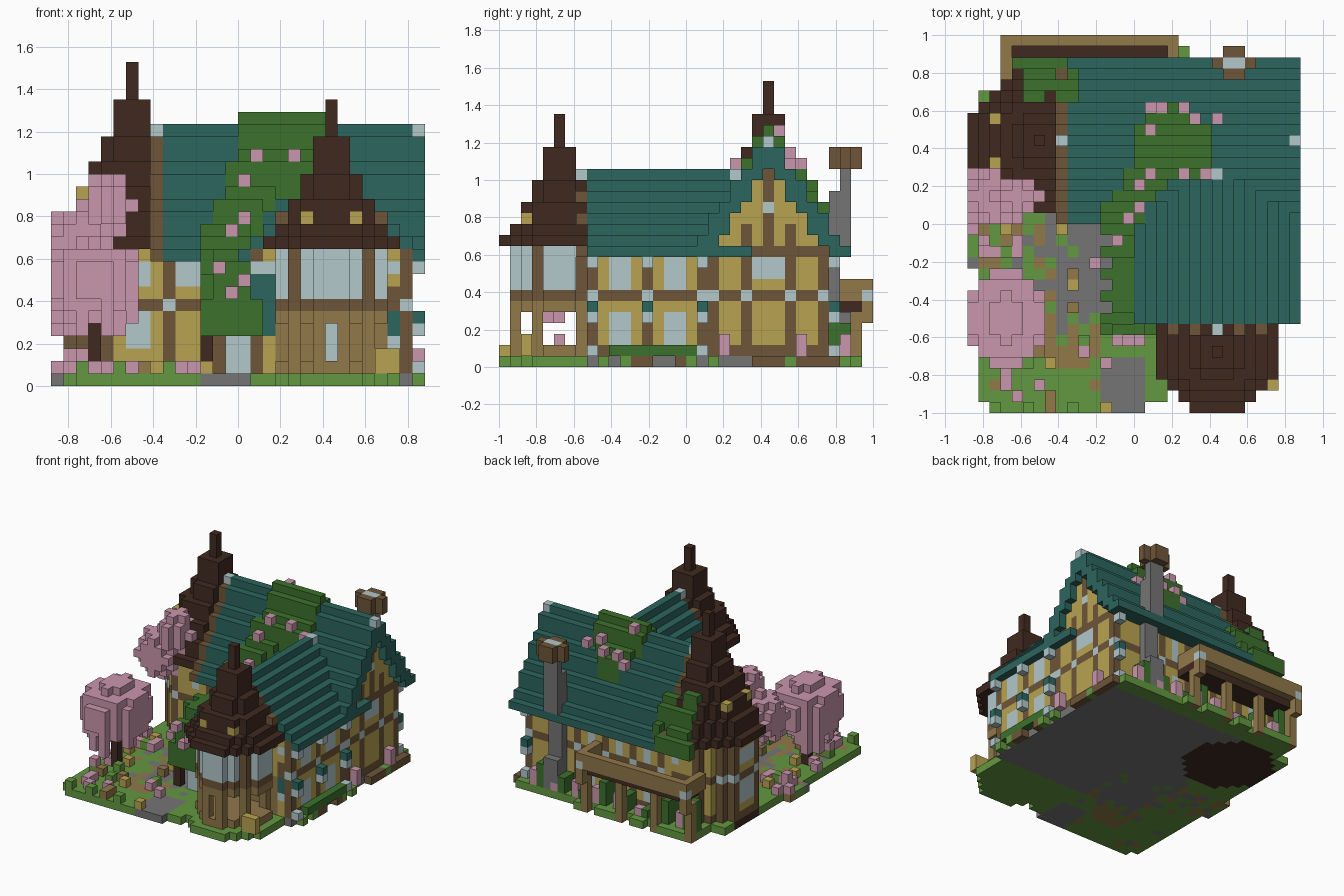
import bpy, bmesh, random

if "Cube" in bpy.data.objects:
    bpy.data.objects.remove(bpy.data.objects["Cube"], do_unlink=True)

random.seed(4)
UNIT = 1 / 17
COLOURS = {
    "teal": "2c655e", "pink": "ca97ac", "plaster": "b9a451", "pale blue": "b2c8cb",
    "timber": "6e5639", "tan": "917849", "dark brown": "402a20", "leaf": "3c712c",
    "grass": "649841", "stone": "757575"}
NAMES = list(COLOURS)
cells = {}


def linear(code):
    parts = [int(code[n:n + 2], 16) / 255 for n in (0, 2, 4)]
    return [((c + 0.055) / 1.055) ** 2.4 for c in parts] + [1]


def span(value):
    return range(value[0], value[1] + 1) if isinstance(value, tuple) else (value,)


def box(part, colour, x, y, z):
    for i in span(x):
        for j in span(y):
            for k in span(z):
                cells[i, j, k] = (part, colour)


def disc(part, colour, centre, radius, z, limit=99):
    reach = int(radius)
    for a in range(-reach, reach + 1):
        for b in range(-reach, reach + 1):
            if a * a + b * b <= radius * radius and centre[0] + a <= limit:
                box(part, colour, centre[0] + a, centre[1] + b, z)


def blob(part, colour, centre, size, power):
    reach = range(-5, 6)
    for a in reach:
        for b in reach:
            for c in reach:
                if sum(abs(v / s) ** power for v, s in zip((a, b, c), size)) <= 1:
                    box(part, colour, centre[0] + a, centre[1] + b, centre[2] + c)


def drape(part, colour, i, j, depth=0):
    top = max((k for k in range(26) if (i, j, k) in cells), default=0)
    if cells.get((i, j, top), ("", ""))[1] != colour:
        box(part, colour, i, j, (top + 1 - depth, top + 1))


def frame(part, axis, plane, ends, posts, windows):
    """Timber posts, beams and glass flush with one wall."""
    def put(colour, a, k):
        box(part, colour, *((plane, a) if axis == "x" else (a, plane)), k)
    for k in (1, 6, 10):
        put("timber", ends, k)
    for a in windows:
        put("pale blue", a, (2, 4))
        put("pale blue", a, (7, 9))
    for a in posts:
        put("timber", a, (1, 10))
        put("pale blue", a, 6)


def scatter(part, colour, count, x, y, z=1):
    for _ in range(count):
        cell = (random.randint(*x), random.randint(*y), z)
        if cell not in cells and cell[:2] + (z - 1,) in cells:
            cells[cell] = (part, colour)


# Garden ground, paths and foundations
box("ground", "grass", (1, 17), (1, 16), 0)
box("ground", "grass", (2, 15), 0, 0)
box("ground", "grass", (1, 28), (9, 28), 0)
box("ground", "grass", (3, 28), (29, 31), 0)
disc("ground", "grass", (22, 5), 5.4, 0)
for j in range(9, 32):
    if random.random() < 0.7:
        box("ground", random.choice(["grass", "timber"]), 29, j, 0)
for i in range(3, 20):
    if random.random() < 0.6:
        box("ground", "grass", i, 32, 0)
for colour, x, y in (("stone", (7, 11), (11, 17)), ("stone", (12, 15), (0, 4)),
                     ("tan", (7, 11), (4, 8)), ("stone", (8, 28), (8, 29))):
    box("ground", colour, x, y, 0)
for i in range(7):
    for j in range(13, 17):
        box("ground", random.choice(["stone", "tan", "grass"]), i, j, 0)
disc("ground", "dark brown", (6, 24), 5.4, 0)
for _ in range(60):
    box("ground", random.choice(["stone", "tan", "grass", "grass"]),
        random.randint(2, 14), random.randint(1, 16), 0)

# Round back tower: walls, timber bands and posts
TOWER = (6, 24)
disc("back_tower", "plaster", TOWER, 5.4, (1, 10))
for k in (1, 6):
    disc("back_tower", "timber", TOWER, 5.4, k)
for side in (-1, 1):
    box("back_tower", "pale blue", (6, 7), 24 + 5 * side, (3, 5))
    box("back_tower", "pale blue", 7, 24 + 5 * side, (8, 9))
    for a, b in ((-5, 2), (-4, 3), (-2, 5)):
        box("back_tower", "timber", 6 + a, 24 + b * side, (1, 10))
        box("back_tower", "pale blue", 6 + a, 24 + b * side, 6)
for z in ((3, 5), (8, 9)):
    box("back_tower", "pale blue", 1, (23, 25), z)

# House walls
box("main_walls", "plaster", (8, 28), (19, 29), (1, 10))
box("wing_walls", "plaster", (16, 28), (8, 20), (1, 10))

# Main roof, gables and caps
for d, top in enumerate((20, 19, 17, 16, 14, 13, 11, 10)):
    for j in {24 - d, 24 + d}:
        if d < 6:
            box("gable_walls", "plaster", (8, 28), j, (9, top - 3))
        box("main_roof", "teal", (9, 29), j, (max(10, top - 2), top))
        box("roof_edge", "timber", 8, j, (max(10, top - 2), top))
for i in (8, 29):
    box("roof_cap", "pale blue", i, 24, 20)

# Front wing roof running into the main roof
for d in range(8):
    top = 17 - d
    for i in {22 - d, 22 + d}:
        for j in range(7, 23):
            for k in range(10, top + 1):
                inner = k < top - 1
                if (i, j, k) in cells or (inner and d > 5) or (j == 7 and d > 4):
                    continue
                colour = "timber" if j == 7 else "plaster" if inner else "teal"
                box("wing_attic" if inner else "wing_roof", colour, i, j, k)
for j in (7, 21):
    box("roof_cap", "pale blue", 22, j, 17)

# Timber framing on every wall
frame("right_wing_frame", "x", 28, (8, 18), (8, 13, 18), (10, 11, 15, 16))
frame("right_gable_frame", "x", 28, (19, 29), (19, 22, 26, 29), ())
box("gable_window", "pale blue", 28, (23, 25), (8, 9))
for j in (22, 24, 26):
    box("gable_frame", "timber", 28, j, (11, 12))
box("gable_frame", "timber", 28, 24, (13, 18))
box("gable_frame", "pale blue", 28, 24, 14)
frame("front_frame", "y", 19, (8, 15), (9, 13), ())
box("front_window", "pale blue", (10, 12), 19, (8, 9))
frame("back_frame", "y", 29, (9, 28), (9, 13, 17, 21, 28), (11, 15, 19))
frame("left_wing_frame", "x", 16, (8, 18), (8, 13), (10, 11))

# Lanterns and eave brackets along the right wall
for i, j in ((29, 8), (29, 13), (29, 18), (28, 30)):
    box("lantern", "teal", i, j, 5)
    box("lantern", "pale blue", i, j, 4)
    box("bracket", "pale blue", i, j, 9)
    box("planter", "pale blue", i, j, 1)

# Shutters and lamps on the wing front
box("shutter", "teal", (16, 17), 8, (4, 8))
box("shutter", "teal", 27, 8, (4, 5))
for i, k in ((16, 9), (17, 9), (27, 9), (27, 3)):
    box("wing_lamp", "pale blue", i, 8, k)
box("wing_beam", "timber", 27, 8, (6, 7))

# Front turret: open porch, glazed room, pointed roof
PORCH = (22, 5)
for part, colour, z in (("porch_floor", "tan", 1), ("porch_lintel", "tan", 5),
                        ("turret_band", "timber", 6), ("turret_room", "pale blue", (7, 10))):
    disc(part, colour, PORCH, 4.2, z)
for side in (-1, 1):
    for j in (3, 7):
        box("porch_post", "tan", 22 + 3 * side, j, (2, 4))
        box("turret_post", "timber", 22 + 3 * side, j, (7, 10))
    box("porch_post", "tan", 22 + side, 1, (2, 4))
box("porch_back", "tan", (18, 26), 8, (1, 5))
box("porch_door", "pale blue", 22, 8, (2, 4))
for radius, z in ((5.4, 11), (4.5, 12), (3.7, (13, 14)), (2.5, (15, 16)),
                  (1.5, (17, 19)), (0, (20, 22))):
    disc("turret_roof", "dark brown", PORCH, radius, z)
for i in (20, 24):
    box("turret_lamp", "plaster", i, 2, 13)
box("porch_planter", "plaster", (26, 27), 2, (1, 2))

# Back tower roof
for radius, z in ((6.4, 11), (5.4, (12, 13)), (4.5, (14, 15)), (3.7, (16, 17)),
                  (2.5, (18, 19)), (1.5, (20, 22)), (0, (23, 25))):
    disc("tower_roof", "dark brown", TOWER, radius, z, 7)
for j in (22, 26):
    box("tower_lamp", "plaster", 2, j, 15)

# Back balcony with rail and posts
box("balcony_floor", "dark brown", (4, 18), (30, 32), 5)
box("balcony_rail", "tan", (3, 18), 33, (6, 7))
for i in (3, 18):
    box("balcony_rail", "tan", i, (30, 33), (6, 7))
    box("balcony_knob", "pale blue", i, 33, 6)
    box("balcony_bracket", "tan", i, 33, (4, 5))
for i in (3, 8, 13, 18):
    box("balcony_post", "tan", i, 32, (0, 4))

# Chimney
for y, z in ((30, (1, 15)), (31, (11, 17)), (31, (1, 4))):
    box("chimney", "stone", (23, 24), y, z)
box("chimney_cap", "timber", (23, 24), (30, 32), (18, 19))
box("chimney_cap", "timber", (22, 25), 31, (18, 19))
box("chimney_mouth", "pale blue", (23, 24), 31, 19)

# Blossom trees
blob("blossom_tree", "pink", (3, 8, 8), (3.5, 4.4, 3.2), 2.6)
for i in range(7):
    for j in range(4, 13):
        if (i, j, 7) in cells and random.random() < 0.35:
            box("blossom_tree", "pink", i, j, (random.randint(4, 6), 7))
box("tree_trunk", "dark brown", 3, 8, (1, 6))
blob("tower_blossom", "pink", (2, 19, 11), (2.9, 2.9, 3), 2)
blob("tower_blossom", "pink", (4, 19, 14), (2, 2.2, 2.5), 2)

# Climbing vine beside the wing and over the roof
for j in range(8, 17):
    box("vine", "leaf", (12 + j % 2, 14), j, (random.randint(4, 5), random.randint(8, 10)))
box("vine", "leaf", (12, 16), 7, (4, 6))
box("vine", "leaf", (13, 15), 7, (7, 9))
box("vine_stem", "dark brown", 12, 8, (1, 3))
box("side_pot", "pale blue", (14, 15), 8, (1, 3))
for j in range(17, 25):
    middle = 13 + (j - 17) * 5 // 7
    for i in range(middle - 1, middle + 3):
        drape("vine", "leaf", i, j, 2)
for j in range(21, 28):
    for i in range(15, 22):
        if abs(j - 24) + abs(i - 18) < (6 if j < 25 else 5):
            drape("vine", "leaf", i, j, 2)
for i in range(5, 10):
    for j in range(28, 31):
        if random.random() < 0.85:
            drape("vine", "leaf", i, j, 2)
box("vine", "leaf", (4, 8), 31, (10, 11))
for i, j in ((16, 27), (17, 27), (19, 27), (20, 26), (22, 26), (16, 25), (21, 21), (19, 21),
             (16, 21), (15, 18), (13, 15), (14, 17), (15, 20)):
    drape("vine_flower", "pink", i, j)
for i, k in ((13, 9), (14, 7), (15, 8)):
    box("vine_flower", "pink", i, 6, k)

# Hedges, flowers and pots around the base
box("hedge", "leaf", 29, (10, 17), 1)
for i in range(4, 28, 3):
    box("bush", "leaf", i, (30, 31), (1, random.randint(1, 3)))
    box("bush_flower", "pink", i + 1, 31, (1, random.randint(1, 2)))
box("bush", "leaf", (3, 4), 31, (1, 4))
for j in (20, 27):
    box("wall_flower", "pink", 29, j, (1, 2))
scatter("garden_plants", "pink", 10, (0, 6), (14, 18))
for colour, count in (("pink", 9), ("plaster", 8), ("tan", 8), ("grass", 12)):
    scatter("garden_plants", colour, count, (1, 15), (0, 17))
scatter("garden_plants", "pink", 12, (0, 16), (0, 18), 2)

# Turn the blocks into one mesh per part, outer faces only
materials = []
for name, code in COLOURS.items():
    mat = bpy.data.materials.new(name)
    mat.use_nodes = True
    mat.diffuse_color = linear(code)
    mat.node_tree.nodes["Principled BSDF"].inputs["Base Color"].default_value = linear(code)
    materials.append(mat)


def add_face(bm, corners, cell, axis, side, colour):
    loop = []
    for u, v in ((0, 0), (1, 0), (1, 1), (0, 1)):
        p = list(cell)
        p[axis] += side
        p[(axis + 1) % 3] += u
        p[(axis + 2) % 3] += v
        x, y, z = key = tuple(p)
        if key not in corners:
            corners[key] = bm.verts.new(((x - 15) * UNIT, (y - 17) * UNIT, z * UNIT))
        loop.append(corners[key])
    face = bm.faces.new(loop if side else loop[::-1])
    face.material_index = NAMES.index(colour)


for part in sorted({p for p, _ in cells.values()}):
    bm, corners = bmesh.new(), {}
    for cell, (owner, colour) in cells.items():
        for axis, side in [(a, s) for a in range(3) for s in (0, 1)]:
            beside = tuple(c + (2 * side - 1) * (n == axis) for n, c in enumerate(cell))
            if owner == part and beside not in cells:
                add_face(bm, corners, cell, axis, side, colour)
    mesh = bpy.data.meshes.new(part)
    bm.to_mesh(mesh)
    bm.free()
    for mat in materials:
        mesh.materials.append(mat)
    bpy.context.collection.objects.link(bpy.data.objects.new(part, mesh))
